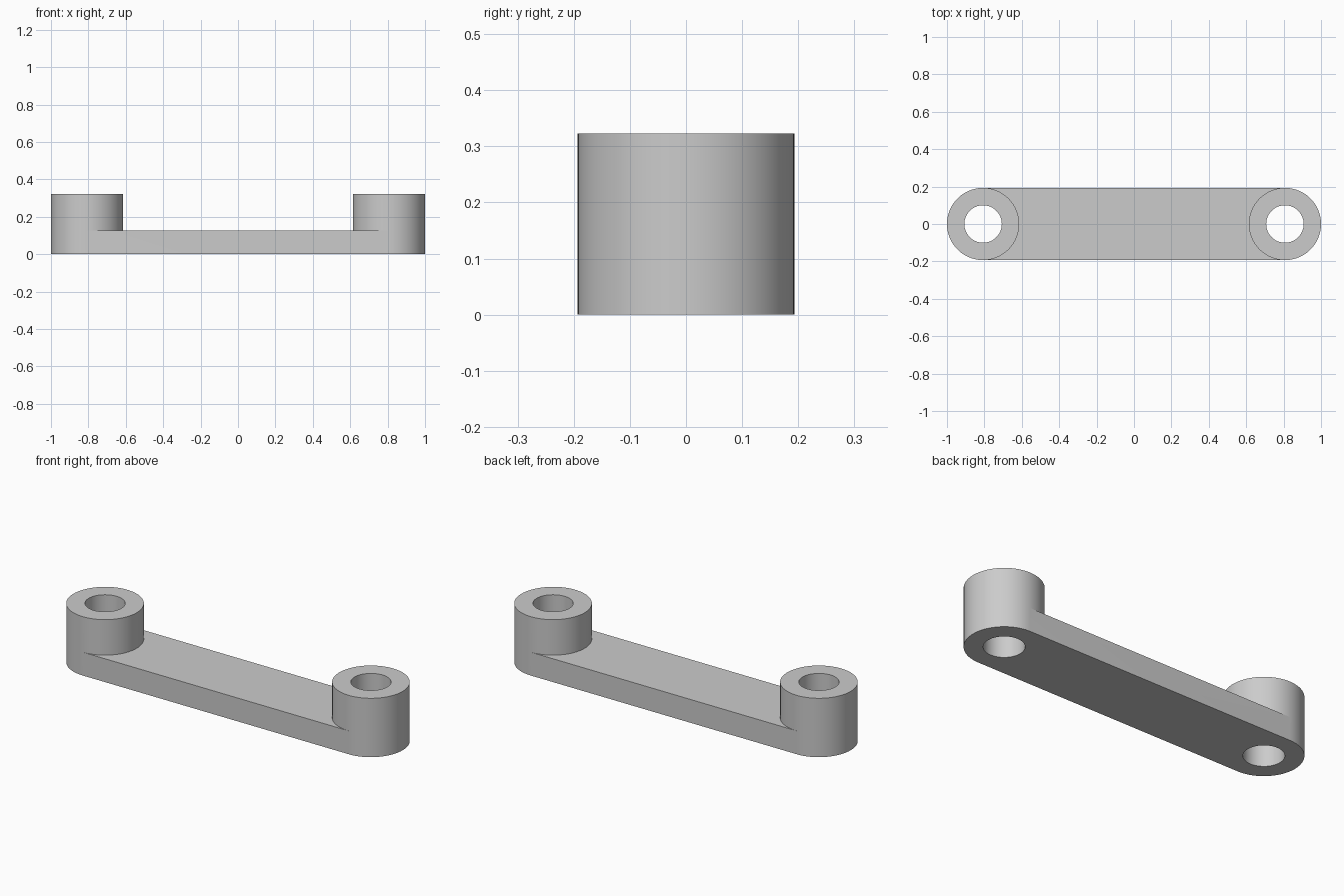
import bpy, bmesh
from math import sin, cos, pi

cube = bpy.data.objects.get("Cube")
if cube:
    bpy.data.objects.remove(cube)

N = 96                      # segments per circle
Q = N // 4
CENTRE = 0.807              # boss axis distance from the middle
OUTER, BORE = 0.193, 0.1
LEVELS = (0.0, 0.128, 0.323)  # base, bar top, boss top

grey = bpy.data.materials.new("light grey")
grey.use_nodes = True
colour = (0.6, 0.6, 0.6, 1)
grey.diffuse_color = colour
grey.node_tree.nodes["Principled BSDF"].inputs["Base Color"].default_value = colour

bm = bmesh.new()


def ring(side, radius, z):
    """Circle of vertices whose first point faces the middle of the link."""
    return [bm.verts.new((side * (radius * cos(2 * pi * k / N) - CENTRE),
                          side * radius * sin(2 * pi * k / N), z))
            for k in range(N)]


def boss(side):
    """Bored boss, open below bar height where the bar joins it."""
    outer = [ring(side, OUTER, z) for z in LEVELS]
    bore = [ring(side, BORE, z) for z in (LEVELS[0], LEVELS[-1])]
    for k in range(N):
        j = (k + 1) % N
        joins_bar = k < Q or k >= N - Q
        walls = [(outer[1], outer[2]), bore, (outer[0], bore[0]), (outer[2], bore[1])]
        if not joins_bar:
            walls.append((outer[0], outer[1]))
        for a, b in walls:
            bm.faces.new((a[k], a[j], b[j], b[k]))
    return outer


left, right = boss(1), boss(-1)

# Bar top and bottom, scooped at both ends to meet the bosses
arc = range(-Q, Q + 1)
for level in (0, 1):
    bm.faces.new([r[level][k] for r in (left, right) for k in arc])

# Bar sides, tangent to the bosses
for a, b in ((left, right), (right, left)):
    bm.faces.new((a[0][Q], b[0][-Q], b[1][-Q], a[1][Q]))

bmesh.ops.recalc_face_normals(bm, faces=bm.faces)
mesh = bpy.data.meshes.new("link_arm")
bm.to_mesh(mesh)
bm.free()
mesh.materials.append(grey)

link = bpy.data.objects.new("link_arm", mesh)
bpy.context.collection.objects.link(link)
bpy.ops.object.select_all(action="DESELECT")
link.select_set(True)
bpy.context.view_layer.objects.active = link
bpy.ops.object.shade_smooth_by_angle()
